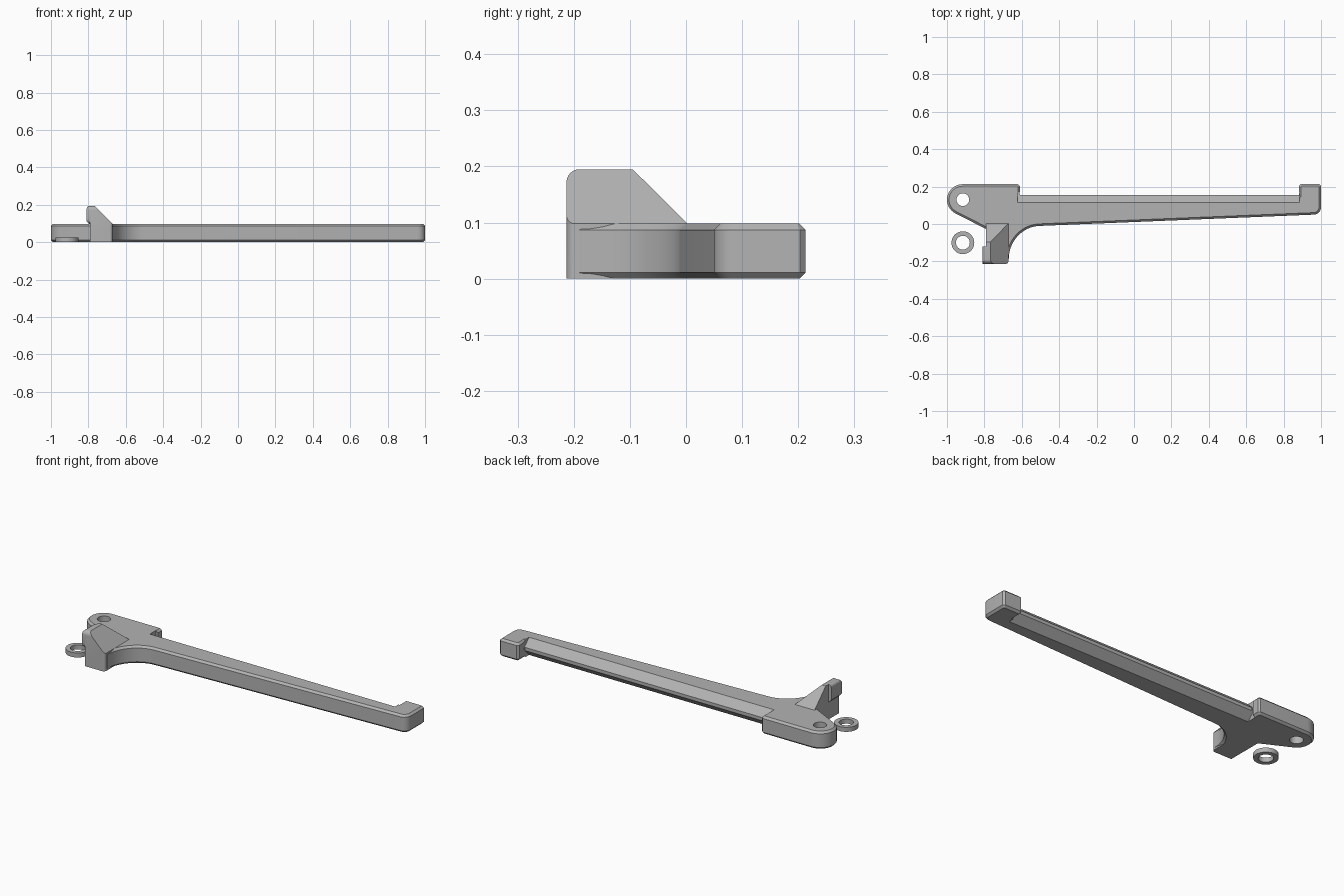
import bpy, bmesh, math
from mathutils import Vector

cube = bpy.data.objects.get("Cube")
if cube:
    bpy.data.objects.remove(cube)

grey = bpy.data.materials.new("plain grey")
grey.use_nodes = True
grey.diffuse_color = (0.45, 0.45, 0.45, 1)
grey.node_tree.nodes["Principled BSDF"].inputs["Base Color"].default_value = (0.45, 0.45, 0.45, 1)

H = 0.098          # body thickness
PIVOT = (-0.915, 0.13)


def arc(center, rx, ry, a0, a1, n):
    """Points on an ellipse arc, angles in degrees."""
    return [(center[0] + rx * math.cos(math.radians(a0 + (a1 - a0) * i / n)),
             center[1] + ry * math.sin(math.radians(a0 + (a1 - a0) * i / n)))
            for i in range(n + 1)]


def prism(name, pts, axis, lo, hi, rim=0):
    """Extrude a 2D outline along an axis; rim bevels both end outlines."""
    place = {"x": lambda u, v, w: Vector((w, u, v)),
             "y": lambda u, v, w: Vector((u, w, v)),
             "z": lambda u, v, w: Vector((u, v, w))}[axis]
    bm = bmesh.new()
    ends = [[bm.verts.new(place(u, v, w)) for u, v in pts] for w in (lo, hi)]
    caps = [bm.faces.new(e) for e in ends]
    n = len(pts)
    for i in range(n):
        j = (i + 1) % n
        bm.faces.new((ends[0][i], ends[0][j], ends[1][j], ends[1][i]))
    bmesh.ops.recalc_face_normals(bm, faces=bm.faces)
    if rim:
        edges = [e for f in caps for e in f.edges]
        bmesh.ops.bevel(bm, geom=edges, offset=rim, segments=1, affect="EDGES")
    mesh = bpy.data.meshes.new(name)
    bm.to_mesh(mesh)
    bm.free()
    obj = bpy.data.objects.new(name, mesh)
    obj.data.materials.append(grey)
    bpy.context.collection.objects.link(obj)
    return obj


def activate(obj):
    bpy.ops.object.select_all(action="DESELECT")
    obj.select_set(True)
    bpy.context.view_layer.objects.active = obj


def combine(obj, tool, operation):
    """Apply a boolean and discard the tool."""
    activate(obj)
    mod = obj.modifiers.new(operation, "BOOLEAN")
    mod.operation, mod.solver, mod.object = operation, "EXACT", tool
    bpy.ops.object.modifier_apply(modifier=mod.name)
    bpy.data.objects.remove(tool)


# Lever body: rounded pivot end, long tapering arm and hooked tip
outline = arc(PIVOT, 0.085, 0.083, 90, 242, 18)
outline += [(-0.785, -0.03), (-0.785, -0.19)]
outline += arc((-0.5, -0.19), 0.17, 0.18, 180, 90, 14)
outline += arc((0.96, 0.09), 0.04, 0.04, -88, 0, 6)
outline += [(1, 0.203), (0.99, 0.213), (0.892, 0.213), (0.882, 0.203),
            (0.882, 0.155), (-0.61, 0.155), (-0.61, 0.203), (-0.62, 0.213)]
body = prism("lever_body", outline, "z", 0, H, rim=0.011)

# Wide chamfers along the recessed back edge, above and below
for side in (1, -1):
    mid = H / 2
    wedge = [(0.105, mid + side * 0.059), (0.168, mid + side * 0.059),
             (0.168, mid - side * 0.004)]
    combine(body, prism("edge_cutter", wedge, "x", -0.622, 0.884), "DIFFERENCE")

# Pivot hole
combine(body, prism("hole_cutter", arc(PIVOT, 0.034, 0.034, 0, 345, 23), "z", -0.1, 0.2),
        "DIFFERENCE")

# Raised thumb tab, sloping to the left and to the back
side_profile = [(-0.213, 0)] + arc((-0.19, 0.172), 0.023, 0.023, 180, 90, 6)
side_profile += [(-0.095, 0.195), (0.005, 0.096), (0.005, 0)]
tab = prism("thumb_tab", side_profile, "x", -0.792, -0.671)
front_profile = [(-0.9, -0.1), (-0.671, -0.1), (-0.671, 0.098), (-0.768, 0.195),
                 (-0.768, 0.3), (-0.9, 0.3)]
combine(tab, prism("slope_cutter", front_profile, "y", -0.4, 0.2), "INTERSECT")
corner = [(-0.9, -0.213)] + arc((-0.686, -0.198), 0.015, 0.015, -90, 0, 5)
corner += [(-0.671, 0.1), (-0.9, 0.1)]
combine(tab, prism("corner_cutter", corner, "z", -0.1, 0.4), "INTERSECT")

# Small overhanging lip on the tab
lip_profile = [(-0.12, 0.098)] + arc((-0.19, 0.121), 0.023, 0.023, 270, 180, 5)
lip_profile += arc((-0.19, 0.172), 0.023, 0.023, 180, 90, 5) + [(-0.12, 0.195)]
lip = prism("tab_lip", lip_profile, "x", -0.809, -0.788)
lip_round = [(-0.7, 0), (-0.795, 0.098), (-0.809, 0.112)]
lip_round += arc((-0.794, 0.18), 0.015, 0.015, 180, 90, 4) + [(-0.7, 0.195)]
combine(lip, prism("lip_cutter", lip_round, "y", -0.4, 0.2), "INTERSECT")

# Loose washer beside the pivot
WASHER = (-0.915, -0.1)
washer = prism("washer", arc(WASHER, 0.061, 0.061, 0, 350, 35), "z", 0, 0.025)
combine(washer, prism("washer_hole", arc(WASHER, 0.037, 0.037, 0, 350, 35), "z", -0.1, 0.1),
        "DIFFERENCE")

for part in (body, tab, lip, washer):
    activate(part)
    bpy.ops.object.shade_smooth_by_angle(angle=math.radians(25))
